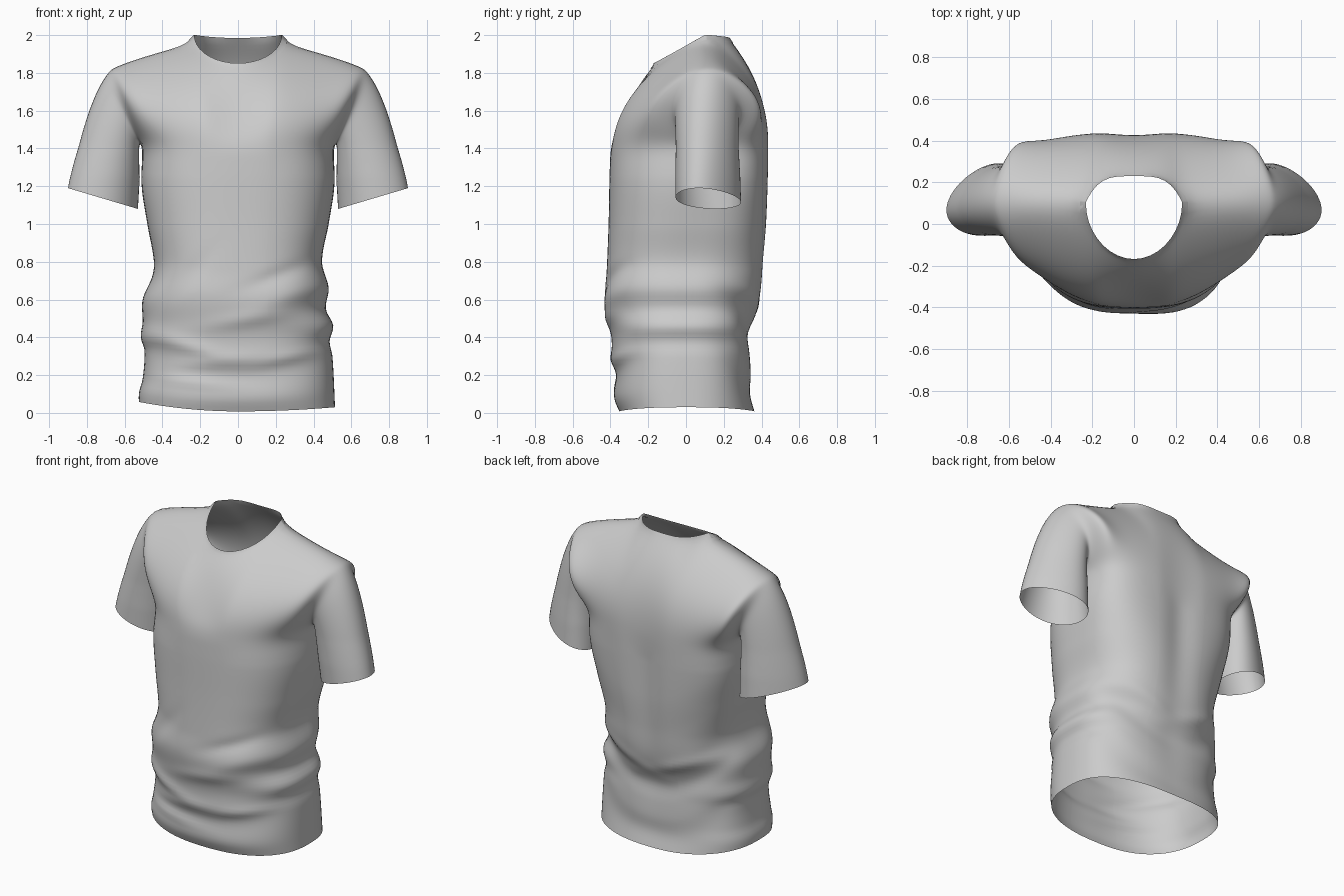
import bpy, bmesh
from math import sin, cos, pi, exp
from mathutils import Vector

if "Cube" in bpy.data.objects:
    bpy.data.objects.remove(bpy.data.objects["Cube"])

ARMPIT = 1.42
NECK_U = 0.34          # share of the shoulder width taken by the neck hole


def curve(pts, v):
    """Smooth interpolation through (position, value) pairs."""
    v = min(max(v, pts[0][0]), pts[-1][0])
    i = next(k for k in range(len(pts) - 1) if v <= pts[k + 1][0])

    def slope(k):
        a, b = pts[max(k - 1, 0)], pts[min(k + 1, len(pts) - 1)]
        return (b[1] - a[1]) / (b[0] - a[0])
    (x0, y0), (x1, y1) = pts[i], pts[i + 1]
    h = x1 - x0
    t = (v - x0) / h
    return (y0 * (1 + 2 * t) * (1 - t) ** 2 + y1 * t * t * (3 - 2 * t)
            + h * slope(i) * t * (1 - t) ** 2 + h * slope(i + 1) * t * t * (t - 1))


# Silhouette profiles: z -> position
FRONT = [(0, -.35), (.08, -.38), (.2, -.37), (.3, -.39), (.4, -.395), (.6, -.43),
         (.75, -.42), (1, -.41), (1.25, -.405), (1.42, -.4)]
BACK = [(0, .365), (.1, .34), (.2, .345), (.3, .34), (.4, .33), (.47, .35), (.6, .395),
        (.8, .415), (1, .43), (1.42, .44)]
RIGHT = [(0, .515), (.3, .5), (.38, .485), (.46, .505), (.55, .465), (.66, .48),
         (.8, .445), (1, .48), (1.2, .51), (1.42, .51)]
LEFT = [(0, .52), (.1, .525), (.18, .505), (.33, .495), (.4, .515), (.48, .505),
        (.6, .505), (.72, .455), (.8, .445), (1, .48), (1.2, .51), (1.42, .51)]
SIDE_Y = [(0, 0), (.8, 0), (1.2, .05), (1.42, .09)]
SHOULDER = [(.23, 2.0), (.3, 1.98), (.4, 1.95), (.5, 1.92), (.6, 1.885), (.68, 1.85)]
BACK_FULLNESS = [(0, 2.5), (.5, 2.6), (.9, 3.1), (1.42, 3.8)]

# Cloth folds: x, z, slope, half length, half height, depth, side (-1 front, 1 back)
FOLDS = [(.3, .62, .3, .22, .06, .018, -1), (.25, .74, .35, .2, .04, -.014, -1),
         (.08, .5, .15, .25, .04, .012, -1), (-.1, .27, .08, .35, .04, .012, -1),
         (-.3, .36, -.25, .2, .035, .014, -1), (-.3, .17, -.1, .25, .03, .012, -1),
         (.3, .3, .2, .2, .03, .012, -1), (-.34, .66, .9, .15, .06, -.012, -1),
         (-.25, .6, -.35, .25, .04, .014, 1), (.28, .62, .4, .25, .04, .014, 1),
         (0, 1.1, 0, .1, .6, -.022, 1)]


def body_point(u, row, side):
    """Panel point: u across (-1..1), row 0..1 below armpit, 1..2 above it."""
    a = abs(u)
    t = max(row - 1, 0)
    hem = .008 + (.05 if u < 0 else .022) * a * a
    z = hem + (ARMPIT - hem) * min(row, 1)
    x = u * curve(RIGHT if u > 0 else LEFT, z)
    drop = min(z / .3, 1) * a * a
    if side < 0:
        mid = curve(FRONT, z - .12 * drop)
    else:
        mid = curve(BACK, z - .28 * drop)
    ye = curve(SIDE_Y, z)
    p = 2.5 if side < 0 else curve(BACK_FULLNESS, z)
    y = ye + (mid - ye) * max(1 - a ** p, 0) ** (1 / p)
    for fx, fz, sl, ln, ht, d, s in FOLDS:
        if s == side:
            y += side * d * (1 - a ** 4) * exp(-((x - fx) / ln) ** 2
                                               - ((z - fz - sl * (x - fx)) / ht) ** 2)
    if t > 0:
        # upper part bends in to the shoulder line; the neck is cut out of it
        x = u * (.51 + .17 * t)
        top = curve(SHOULDER, a * .68)
        r = min(a / NECK_U, 1)
        z1 = top - (.15 * (1 - r * r) ** .5 if side < 0 else .017 * (1 - r * r))
        z = ARMPIT + (z1 - ARMPIT) * t
        tau = (z - ARMPIT) / (top - ARMPIT)
        y1 = .1 + .01 * a
        bend = tau ** 2.1
        if side < 0:
            b = min(a / .4, 1)
            b = b * b * (3 - 2 * b)
            bend = b * bend + (1 - b) * (.55 * tau + .45 * tau ** 7)
        else:
            y1 += .115 * (1 - r ** 4)
            bend = tau ** 2.4
        y += (y1 - y) * bend
        y += side * (.16 if side < 0 else .19) * a ** 8 * max(sin(pi * t), 0) ** .7
    return Vector((x, y, z))


def add_grid(bm, rows):
    vs = [[bm.verts.new(p) for p in r] for r in rows]
    for r0, r1 in zip(vs, vs[1:]):
        for i in range(len(r0) - 1):
            bm.faces.new((r0[i], r0[i + 1], r1[i + 1], r1[i]))


def make_object(name, bm):
    bmesh.ops.recalc_face_normals(bm, faces=bm.faces)
    me = bpy.data.meshes.new(name)
    bm.to_mesh(me)
    bm.free()
    for p in me.polygons:
        p.use_smooth = True
    ob = bpy.data.objects.new(name, me)
    bpy.context.collection.objects.link(ob)
    return ob


# Column and row spacing, denser at the sides and around the neck
half = [NECK_U * sin(pi / 2 * i / 9) for i in range(9)]
half += [NECK_U + (1 - NECK_U) * sin(pi / 2 * i / 18) for i in range(19)]
cols = [-u for u in half[:0:-1]] + half
upper = [i / 26 for i in range(27)]
rows = [i / 64 for i in range(64)] + [1 + t for t in upper]

bm = bmesh.new()

# Front and back panels
for side in (-1, 1):
    add_grid(bm, [[body_point(u, r, side) for u in cols] for r in rows])

# Sleeves: loft from the armhole to the cuff
for s in (-1, 1):
    hole = [body_point(s, 1 + t, -1) for t in upper]
    hole += [body_point(s, 1 + t, 1) for t in upper[-2::-1]]
    n = len(hole) - 1
    tube = []
    for j in range(27):
        f = j / 26
        ring = []
        for k, p in enumerate(hole):
            th = 2 * pi * k / n
            c = cos(th)
            cuff = Vector((s * (.715 - .185 * c),
                           .112 - .166 * sin(th) * (1 + .15 * c) + .045 * c, 1.135 - .055 * c))
            ctrl = (p + cuff) / 2 + Vector((s * .012, 0, .2)) * (1 - c) / 2
            ring.append(p * (1 - f) ** 2 + ctrl * 2 * f * (1 - f) + cuff * f * f)
        tube.append(ring)
    add_grid(bm, tube)

# Join the panels, then relax the cloth around shoulders and armholes
bmesh.ops.remove_doubles(bm, verts=bm.verts, dist=.0004)
inner = [v for v in bm.verts if not v.is_boundary]
for i in range(20):
    zone = [v for v in inner if v.co.z > 1.25 + .008 * i]
    bmesh.ops.smooth_vert(bm, verts=zone, factor=.5, use_axis_x=True,
                          use_axis_y=True, use_axis_z=True)
shirt = make_object("shirt", bm)

# Neck band lying on the shirt around the neck hole
neck_u = [u for u in cols if abs(u) <= NECK_U + 1e-6]
loop = [body_point(u, 2, -1) for u in neck_u] + [body_point(u, 2, 1) for u in neck_u[::-1]]
bm = bmesh.new()
add_grid(bm, [[Vector((p.x * (1 + .13 * g), .09 + (p.y - .09) * (1 + .13 * g), p.z - .022 * g))
               for p in loop] for g in (0, .33, .67, 1)])
bmesh.ops.remove_doubles(bm, verts=bm.verts, dist=.0004)
neck_band = make_object("neck_band", bm)
wrap = neck_band.modifiers.new("wrap", 'SHRINKWRAP')
wrap.target = shirt
wrap.wrap_method = 'NEAREST_SURFACEPOINT'
wrap.wrap_mode = 'ABOVE_SURFACE'
wrap.offset = .003
